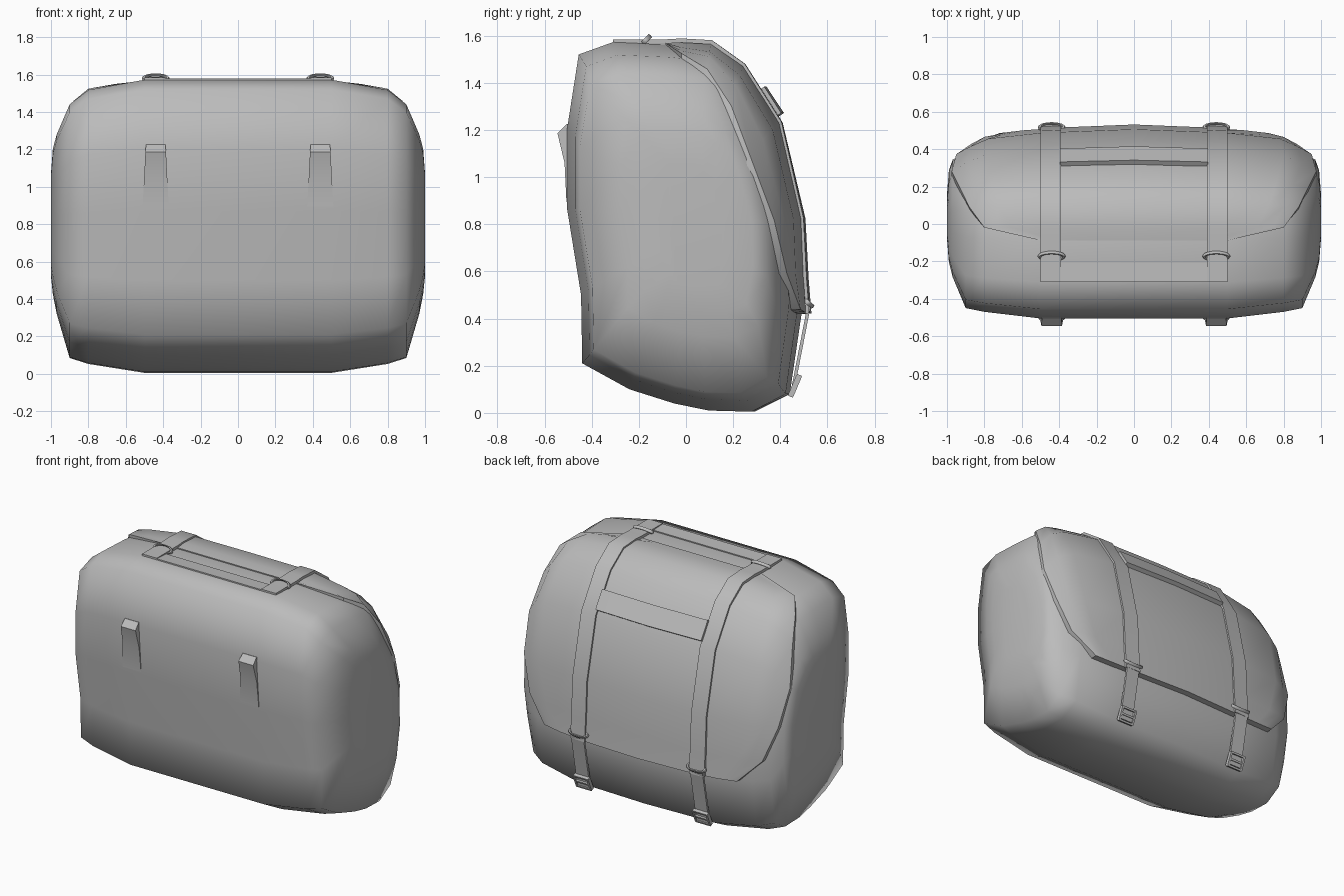
import bpy, bmesh, math
from mathutils import Vector, Matrix

if "Cube" in bpy.data.objects:
    bpy.data.objects.remove(bpy.data.objects["Cube"])

GREY = (0.5, 0.5, 0.5, 1)
mat = bpy.data.materials.new("grey canvas")
mat.use_nodes = True
mat.diffuse_color = GREY
mat.node_tree.nodes["Principled BSDF"].inputs["Base Color"].default_value = GREY

MID = 0.8  # height about which the cross-sections shrink
# half-width: front, back, top, bottom scale
STATIONS = [(0, 1, 1, 1, 1), (.5, 1, .96, 1, 1), (.8, .93, .89, .93, .94),
            (.9, .89, .78, .83, .9), (.97, .56, .7, .62, .6),
            (.99, .4, .58, .52, .47), (1, .15, .32, .35, .35)]


def section(x, y, z):
    """Move a centre-profile point to the cross-section at x."""
    a = min(abs(x), 1)
    for p, q in zip(STATIONS, STATIONS[1:]):
        if a <= q[0]:
            t = (a - p[0]) / (q[0] - p[0])
            f, b, up, low = [m + (n - m) * t for m, n in zip(p[1:], q[1:])]
            break
    return Vector((x, y * (b if y > 0 else f),
                   MID + (z - MID) * (up if z > MID else low)))


def finish(name, bm, angle=40):
    bmesh.ops.recalc_face_normals(bm, faces=bm.faces)
    mesh = bpy.data.meshes.new(name)
    bm.to_mesh(mesh)
    bm.free()
    obj = bpy.data.objects.new(name, mesh)
    bpy.context.collection.objects.link(obj)
    mesh.materials.append(mat)
    bpy.ops.object.select_all(action='DESELECT')
    obj.select_set(True)
    bpy.context.view_layer.objects.active = obj
    bpy.ops.object.shade_smooth_by_angle(angle=math.radians(angle))
    return obj


def sheet(name, rows, columns, lift, thick):
    """Thick cloth laid over the body; columns gives the x values of a row."""
    bm = bmesh.new()
    layers = []
    for depth in (lift, lift - thick):
        grid = []
        for i, (y, z) in enumerate(rows):
            a, b = rows[max(i - 1, 0)], rows[min(i + 1, len(rows) - 1)]
            out = Vector((0, a[1] - b[1], b[0] - a[0])).normalized() * depth
            grid.append([bm.verts.new(section(x, y, z) + out) for x in columns(i)])
        layers.append(grid)
    top, low = layers
    n, m = len(rows) - 1, len(top[0]) - 1
    for g in layers:
        for i in range(n):
            for j in range(m):
                bm.faces.new((g[i][j], g[i][j + 1], g[i + 1][j + 1], g[i + 1][j]))
    rim = [(i, 0) for i in range(n)] + [(n, j) for j in range(m)]
    rim += [(i, m) for i in range(n, 0, -1)] + [(0, j) for j in range(m, 0, -1)]
    for (i, j), (k, l) in zip(rim, rim[1:] + rim[:1]):
        bm.faces.new((top[i][j], top[k][l], low[k][l], low[i][j]))
    return finish(name, bm)


# Bag body: side profile lofted across the width
FRONT = [(-.44, .21), (-.445, .5), (-.505, .87), (-.505, 1.2), (-.455, 1.52), (-.31, 1.572)]
BACK = [(-.08, 1.562), (.1, 1.545), (.23, 1.455), (.385, 1.22), (.48, .82), (.49, .42)]
BASE = [(.44, .08), (.29, .005), (.1, .01), (-.05, .04), (-.24, .1)]
profile = FRONT + BACK + BASE
bm = bmesh.new()
xs = [-s[0] for s in STATIONS[:0:-1]] + [s[0] for s in STATIONS]
loops = [[bm.verts.new(section(x, y, z)) for y, z in profile] for x in xs]
for a, b in zip(loops, loops[1:]):
    for i in range(len(profile)):
        j = (i + 1) % len(profile)
        bm.faces.new((a[i], a[j], b[j], b[i]))
bm.faces.new(loops[0])
bm.faces.new(loops[-1])
finish("bag_body", bm, 70)

# Flap: covers the top and back, narrowing at both ends
FLAP = [(-.085, 1.543), (-.02, 1.55)] + BACK[1:5] + [(.493, .57), (.505, .42)]
HALF = [.5, .8, .88, .93, .975, .95, .87, .72]
FRACTIONS = (-1, -.92, -.82, -.52, 0, .52, .82, .92, 1)
sheet("flap", FLAP, lambda i: [HALF[i] * f for f in FRACTIONS], .027, .04)

# Band on the top and band across the back
sheet("top_band", [(-.31, 1.572), (-.21, 1.567)], lambda i: (-.5, .5), .008, .02)
sheet("back_band", [(.298, 1.355), (.372, 1.243)], lambda i: (-.395, 0, .395), .052, .04)


def box(bm, centre, size, tilt):
    m = Matrix.Translation(centre) @ Matrix.Rotation(tilt, 4, 'X')
    bmesh.ops.create_cube(bm, size=1, matrix=m @ Matrix.Diagonal((*size, 1)))


def ring(name, x, y, z, tilt):
    bpy.ops.mesh.primitive_torus_add(major_radius=.064, minor_radius=.011,
                                     major_segments=20, minor_segments=6,
                                     location=(x, y, z), rotation=(tilt, 0, 0))
    obj = bpy.context.object
    obj.name = name
    obj.scale = (1, .42, 1)
    obj.data.materials.append(mat)
    bpy.ops.object.shade_smooth_by_angle(angle=math.radians(60))


for side, s in (("right", -1), ("left", 1)):
    # Strap over the flap
    edges = (s * .39, s * .5)
    path = [(-.31, 1.546), (-.085, 1.546)] + FLAP[1:]
    sheet(side + "_strap", path, lambda i: edges, .038, .018)

    # Hanging strap end
    bm = bmesh.new()
    tilt = math.atan2(-.07, .36)
    box(bm, (s * .445, .486, .27), (.095, .014, .38), tilt)
    finish(side + "_strap_end", bm)

    # Buckle frame
    bm = bmesh.new()
    lean = -.4
    for dx in (-.052, .052):
        box(bm, (s * .445 + dx, .462, .115), (.014, .024, .09), lean)
    for dz in (-.04, 0, .04):
        box(bm, (s * .445, .462 - dz * math.tan(lean), .115 + dz), (.11, .022, .013), lean)
    finish(side + "_buckle", bm)

    # Metal loops
    ring(side + "_top_loop", s * .44, -.172, 1.579, math.radians(45))
    ring(side + "_back_loop", s * .44, .516, .468, math.radians(-40))

    # Wedge-shaped loop on the front
    bm = bmesh.new()
    outline = [(.052, -.505, 1.225), (.055, -.545, 1.185), (.061, -.515, 1.06),
               (.07, -.507, .895), (.07, -.47, .9), (.052, -.47, 1.22)]
    ends = [[bm.verts.new((s * .44 + d * w, y, z)) for w, y, z in outline] for d in (-1, 1)]
    for e in ends:
        bm.faces.new(e)
    for i in range(len(outline)):
        j = (i + 1) % len(outline)
        bm.faces.new((ends[0][i], ends[0][j], ends[1][j], ends[1][i]))
    finish(side + "_front_loop", bm, 20)
